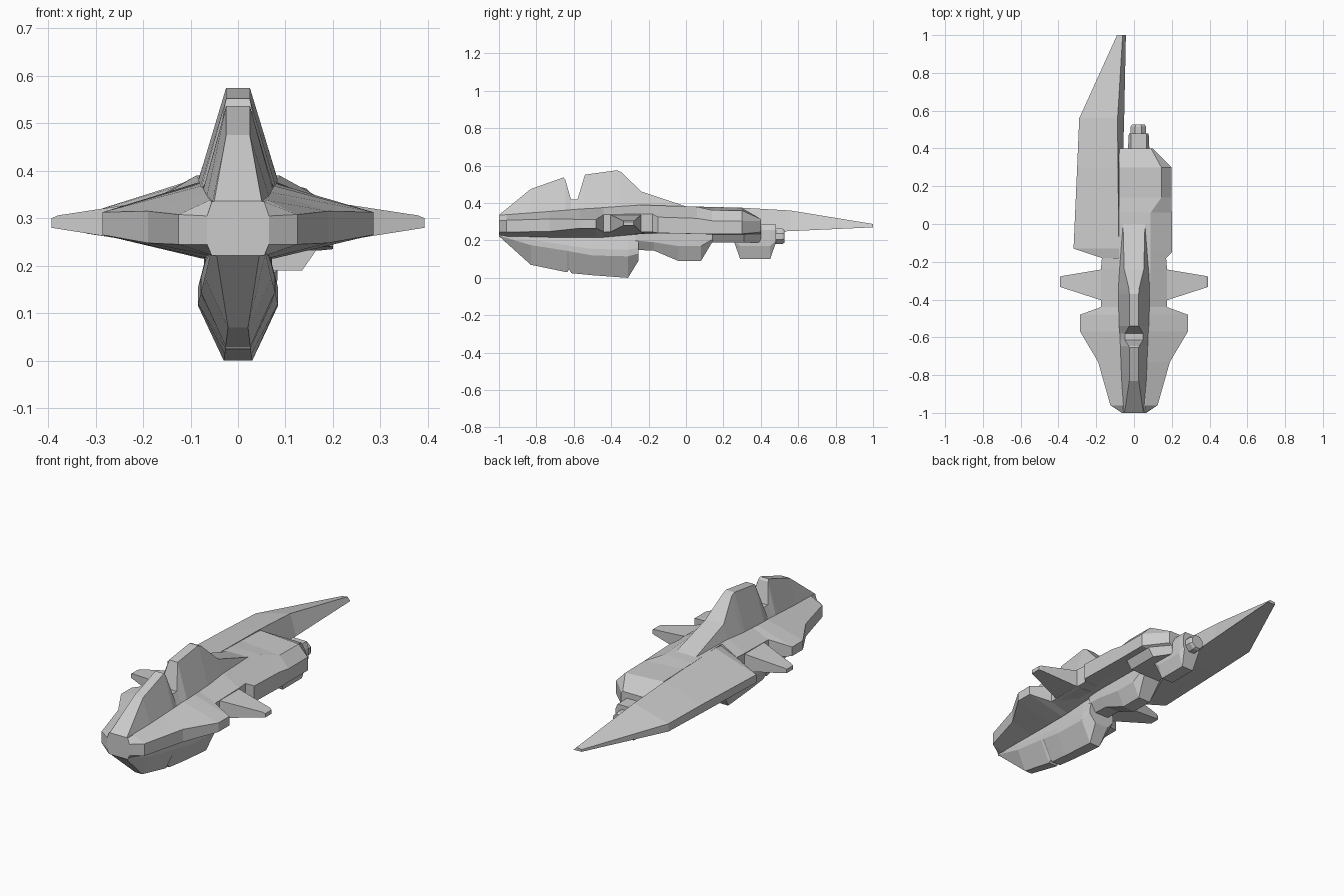
import bpy, bmesh


def loft(name, rings):
    """Skin a list of equal-length closed rings and cap both ends."""
    bm = bmesh.new()
    vs = [[bm.verts.new(p) for p in r] for r in rings]
    n = len(vs[0])
    for a, b in zip(vs, vs[1:]):
        for i in range(n):
            j = (i + 1) % n
            bm.faces.new((a[i], a[j], b[j], b[i]))
    bm.faces.new(vs[0])
    bm.faces.new(vs[-1])
    bmesh.ops.recalc_face_normals(bm, faces=bm.faces)
    me = bpy.data.meshes.new(name)
    bm.to_mesh(me)
    bm.free()
    ob = bpy.data.objects.new(name, me)
    bpy.context.collection.objects.link(ob)
    return ob


def sym(y, half, cx=0.0):
    """Ring at y, mirrored about cx, from (half width, z) pairs listed top to bottom."""
    return ([(cx + w, y, z) for w, z in half] +
            [(cx - w, y, z) for w, z in reversed(half)])


# Forward hull: y, ridge hw, ridge z, edge hw, edge top, edge bottom, belly hw, belly z
hull = [
    (-1.00, .055, .335, .065, .305, .245, .055, .222),
    (-.96, .060, .338, .125, .308, .245, .060, .222),
    (-.73, .070, .355, .190, .315, .248, .070, .217),
    (-.57, .078, .368, .285, .313, .265, .075, .215),
    (-.48, .080, .373, .285, .313, .265, .075, .215),
    (-.44, .082, .376, .175, .338, .245, .075, .217),
    (-.24, .088, .390, .175, .342, .245, .075, .235),
    (-.18, .088, .388, .170, .342, .245, .075, .238),
]
loft("forward_hull", [sym(y, [(r, zt), (e, et), (e, eb), (b, zb)])
                      for y, r, zt, e, et, eb, b, zb in hull])

# Aft hull on the right: y, ridge x, ridge z, edge x, edge top, edge bottom, belly x, belly z
aft = [
    (-.18, .088, .388, .170, .342, .245, .10, .238),
    (-.15, .088, .387, .200, .325, .240, .12, .238),
    (.06, .088, .380, .200, .318, .235, .14, .235),
    (.14, .145, .362, .198, .305, .235, .17, .232),
    (.30, .145, .360, .198, .305, .235, .17, .232),
    (.40, .090, .315, .100, .305, .245, .09, .235),
]
left_top = [.388, .387, .380, .378, .373, .315]
loft("aft_hull", [[(r, y, zt), (e, y, et), (e, y, eb), (b, y, zb),
                   (-.075, y, zb), (-.08, y, zl)]
                  for (y, r, zt, e, et, eb, b, zb), zl in zip(aft, left_top)])

# Long blade-shaped deck running aft on the left
blade = [
    (-.18, -.060, .387, -.170, .342, .245, -.05, .238),
    (-.13, -.080, .386, -.320, .310, .268, -.05, .238),
    (.30, -.085, .375, -.301, .310, .265, -.06, .240),
    (.56, -.087, .360, -.290, .306, .265, -.052, .250),
    (1.0, -.060, .288, -.090, .284, .272, -.043, .270),
]
loft("aft_blade", [[(r, y, zt), (e, y, et), (e, y, eb), (b, y, zb)]
                   for y, r, zt, e, et, eb, b, zb in blade])

# Tapered side wings
for side, s in (("left", -1), ("right", 1)):
    loft(side + "_wing", [
        [(s * x, y0, z1), (s * x, y1, z1), (s * x, y1, z0), (s * x, y0, z0)]
        for x, y0, y1, z0, z1 in ((.10, -.425, -.225, .235, .365),
                                  (.17, -.405, -.24, .245, .338),
                                  (.38, -.337, -.275, .278, .306),
                                  (.393, -.333, -.28, .28, .30))])

# Notched dorsal tower: y, base hw, base z, top hw, top z
tower = [
    (-1.00, .055, .330, .050, .336),
    (-.83, .066, .345, .025, .475),
    (-.655, .073, .358, .025, .537),
    (-.645, .074, .358, .028, .525),
    (-.615, .076, .360, .048, .42),
    (-.58, .078, .362, .048, .42),
    (-.54, .080, .365, .025, .552),
    (-.37, .085, .375, .025, .575),
    (-.345, .085, .377, .026, .565),
    (-.24, .080, .380, .052, .462),
    (.00, .060, .375, .058, .382),
]
loft("dorsal_tower", [sym(y, [(t, zt), (b, zb)]) for y, b, zb, t, zt in tower])

# Ventral keel: y, top z, side hw, side top z, side bottom z, bottom hw, bottom z
keel = [
    (-1.00, .235, .058, .230, .226, .045, .223),
    (-.83, .25, .070, .205, .175, .021, .070),
    (-.637, .25, .078, .175, .145, .026, .030),
    (-.625, .25, .078, .172, .142, .026, .043),
    (-.612, .25, .079, .170, .140, .026, .025),
    (-.50, .25, .084, .155, .120, .028, .014),
    (-.31, .25, .084, .150, .115, .030, .000),
    (-.255, .25, .075, .160, .130, .040, .090),
]
loft("ventral_keel", [sym(y, [(.06, zt), (w, s1), (w, s0), (b, zb)])
                      for y, zt, w, s1, s0, b, zb in keel])

# Aft keel pod: y, side hw, side z, bottom hw, bottom z
pod = [(-.27, .07, .20, .04, .15), (-.17, .072, .19, .04, .145),
       (-.04, .072, .17, .036, .09), (.08, .072, .17, .036, .09),
       (.14, .07, .205, .05, .19)]
loft("keel_pod", [sym(y, [(.072, .25), (w, sz), (b, zb)]) for y, w, sz, b, zb in pod])

# Belly box under the aft hull
loft("belly_box", [[(xr, y, .24), (br, y, .19), (-.045, y, .19), (-.075, y, .24)]
                   for y, xr, br in ((.14, .17, .135), (.31, .17, .135), (.40, .09, .075))])

# Stern engine block hanging off the aft hull, with its nozzle
engine = [(.26, .058, .19, .05, .185), (.29, .058, .17, .034, .10),
          (.45, .055, .17, .034, .10), (.48, .052, .20, .045, .187)]
loft("stern_engine", [sym(y, [(.04, .285), (w, .255), (w, sz), (b, zb)], .025)
                      for y, w, sz, b, zb in engine])
loft("engine_nozzle", [sym(y, [(.4 * r, .222 + r), (r, .222 + .4 * r),
                               (r, .222 - .4 * r), (.4 * r, .222 - r)], .023)
                       for y, r in ((.44, .041), (.515, .041), (.527, .034))])
